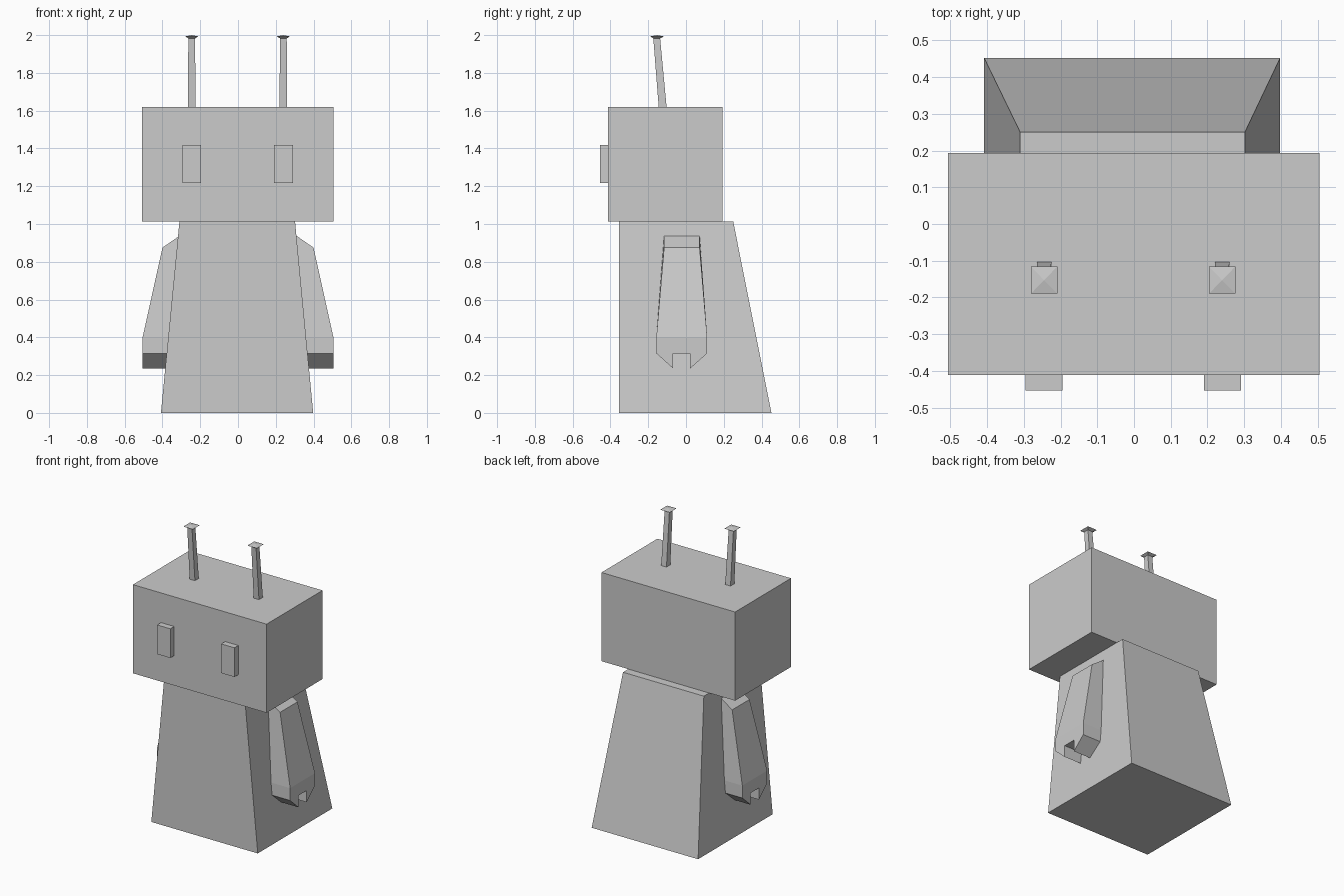
import bpy, bmesh

if "Cube" in bpy.data.objects:
    bpy.data.objects.remove(bpy.data.objects["Cube"])


def make_object(name, verts, faces):
    mesh = bpy.data.meshes.new(name)
    mesh.from_pydata(verts, [], faces)
    bm = bmesh.new()
    bm.from_mesh(mesh)
    bmesh.ops.recalc_face_normals(bm, faces=bm.faces)
    bm.to_mesh(mesh)
    bm.free()
    obj = bpy.data.objects.new(name, mesh)
    bpy.context.collection.objects.link(obj)
    return obj


def loft(name, sections, apex=None):
    """Stack of rectangles (x0, x1, y0, y1, z), capped flat or with an apex."""
    verts, faces = [], [(3, 2, 1, 0)]
    for x0, x1, y0, y1, z in sections:
        verts += [(x0, y0, z), (x1, y0, z), (x1, y1, z), (x0, y1, z)]
    for s in range(len(sections) - 1):
        for i in range(4):
            j = (i + 1) % 4
            faces.append((4 * s + i, 4 * s + j, 4 * s + 4 + j, 4 * s + 4 + i))
    top = 4 * (len(sections) - 1)
    if apex:
        verts.append(apex)
        faces += [(top + i, top + (i + 1) % 4, top + 4) for i in range(4)]
    else:
        faces.append(tuple(range(top, top + 4)))
    return make_object(name, verts, faces)


# Tapered body with an upright front, and the box head
loft("body", [(-0.408, 0.398, -0.355, 0.452, 0), (-0.31, 0.302, -0.355, 0.25, 1.013)])
loft("head", [(-0.507, 0.505, -0.412, 0.193, 1.013), (-0.507, 0.505, -0.412, 0.193, 1.62)])

for side, ex, ax in (("left", -0.245, -0.245), ("right", 0.241, 0.24)):
    # Raised rectangular eye
    eye = (ex - 0.05, ex + 0.05, -0.454, -0.405)
    loft(side + "_eye", [eye + (1.217,), eye + (1.417,)])
    # Leaning antenna flaring into a flat cap
    loft(side + "_antenna", [
        (ax - 0.02, ax + 0.02, -0.143, -0.101, 1.6),
        (ax - 0.018, ax + 0.018, -0.173, -0.137, 1.983),
        (ax - 0.036, ax + 0.036, -0.19, -0.116, 1.993)], apex=(ax, -0.153, 2.0))

# Arm: side outline with a notched hand, spanning from the body to the outer face
outline = [(-0.116, 0.875), (-0.157, 0.40), (-0.157, 0.315), (-0.068, 0.235),
           (-0.068, 0.315), (0.022, 0.315), (0.022, 0.235), (0.112, 0.315),
           (0.112, 0.40), (0.072, 0.875)]
n = len(outline)
outer = [(0.40 if z > 0.8 else 0.505, y, z) for y, z in outline]
inner = []
for y, z in outline:
    z = 0.94 if z > 0.8 else z
    inner.append((0.394 - 0.095 * z / 1.013, y, z))
faces = [(i, (i + 1) % n, n + (i + 1) % n, n + i) for i in range(n)]
faces += [(0, 1, n - 2, n - 1), tuple(range(1, n - 1)), tuple(range(2 * n - 1, n - 1, -1))]
arms = make_object("arms", outer + inner, faces)
mirror = arms.modifiers.new("mirror", 'MIRROR')
mirror.use_axis[0] = True
